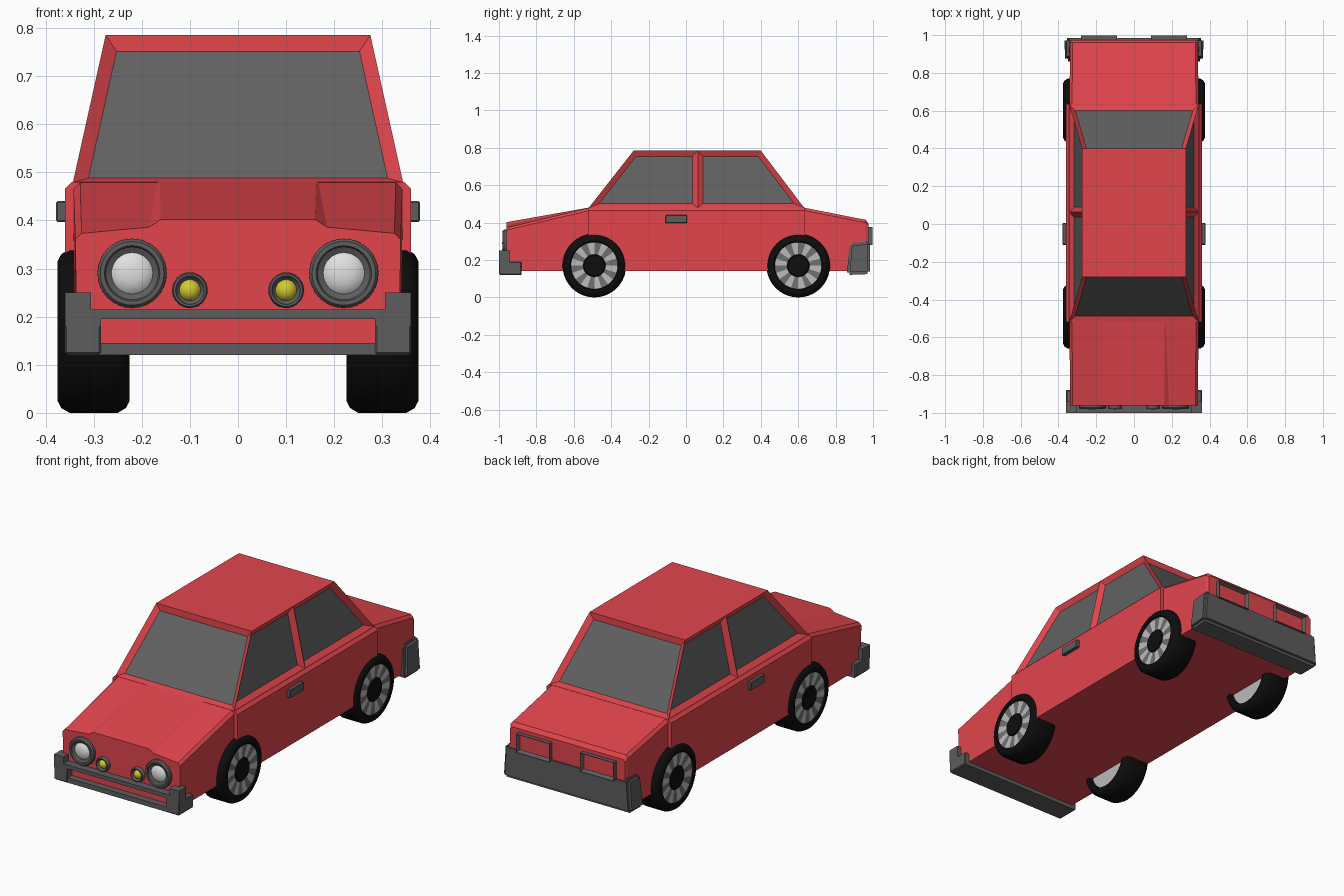
import bpy, bmesh, math
from mathutils import Vector

if "Cube" in bpy.data.objects:
    bpy.data.objects.remove(bpy.data.objects["Cube"])


def material(name, r, g, b):
    m = bpy.data.materials.new(name)
    m.use_nodes = True
    m.diffuse_color = (r, g, b, 1)
    m.node_tree.nodes["Principled BSDF"].inputs["Base Color"].default_value = (r, g, b, 1)
    return m


RED = material("red paint", 0.76, 0.06, 0.073)
GREY = material("dark grey trim", 0.11, 0.11, 0.11)
GLASS = material("grey glass", 0.12, 0.12, 0.12)
BLACK = material("black rubber", 0.004, 0.004, 0.004)
SILVER = material("silver rim", 0.5, 0.5, 0.5)
SHADE = material("rim gap grey", 0.16, 0.16, 0.16)
WHITE = material("white lamp", 0.75, 0.75, 0.75)
YELLOW = material("yellow lamp", 0.65, 0.58, 0.03)


def finish(name, bm, mats, smooth=False):
    bmesh.ops.recalc_face_normals(bm, faces=bm.faces)
    me = bpy.data.meshes.new(name)
    bm.to_mesh(me)
    bm.free()
    for m in mats:
        me.materials.append(m)
    ob = bpy.data.objects.new(name, me)
    bpy.context.collection.objects.link(ob)
    if smooth:
        bpy.ops.object.select_all(action="DESELECT")
        ob.select_set(True)
        bpy.context.view_layer.objects.active = ob
        bpy.ops.object.shade_smooth_by_angle(angle=math.radians(35))
    return ob


def loft(bm, sections):
    """Skin closed rings made of mirrored half profiles (x, z) at each y."""
    rings = []
    for y, half in sections:
        pts = [(x, z) for x, z in half] + [(-x, z) for x, z in reversed(half)]
        rings.append([bm.verts.new((x, y, z)) for x, z in pts])
    for a, b in zip(rings, rings[1:]):
        for i in range(len(a)):
            j = (i + 1) % len(a)
            bm.faces.new((a[i], a[j], b[j], b[i]))
    bm.faces.new(rings[0])
    bm.faces.new(rings[-1])


def box(name, xs, ys, zs, mat, bevel=0.0):
    bm = bmesh.new()
    loft(bm, [(y, [(1, zs[0]), (1, zs[1])]) for y in ys])
    for v in bm.verts:
        v.co.x = xs[1] if v.co.x > 0 else xs[0]
    if bevel:
        bmesh.ops.bevel(bm, geom=bm.edges[:], offset=bevel, segments=1, affect="EDGES")
    return finish(name, bm, [mat])


def lathe(name, centre, direction, profile, mats, slots, segs, fan=None):
    """Spin (offset, radius) points; slots gives a material per profile step.
    The step numbered fan alternates its slot with the next one by sector."""
    bm = bmesh.new()
    d = Vector(direction)
    u, w = Vector((0, 0, 1)), d.cross(Vector((0, 0, 1)))
    rings = []
    for t, r in profile:
        angles = [2 * math.pi * i / segs for i in range(segs)]
        rings.append([bm.verts.new(Vector(centre) + d * t + r * (u * math.cos(a) + w * math.sin(a)))
                      for a in angles] if r else [bm.verts.new(Vector(centre) + d * t)] * segs)
    for k in range(len(rings) - 1):
        a, b = rings[k], rings[k + 1]
        for i in range(segs):
            j = (i + 1) % segs
            f = bm.faces.new(list(dict.fromkeys((a[i], a[j], b[j], b[i]))))
            f.material_index = slots[k] + (i // 2 % 2 if k == fan else 0)
    return finish(name, bm, mats, True)


# Lower body: wide middle, hood with a raised centre, and trunk
bm = bmesh.new()
mid = [(0.36, 0.14), (0.36, 0.465), (0.345, 0.48)]
loft(bm, [(-0.52, mid), (0.635, mid)])
finish("middle_body", bm, [RED])

bm = bmesh.new()
loft(bm, [
    (-0.96, [(0.335, 0.14), (0.338, 0.36), (0.325, 0.373), (0.185, 0.386), (0.16, 0.402)]),
    (-0.515, [(0.34, 0.14), (0.342, 0.465), (0.328, 0.48), (0.167, 0.48), (0.163, 0.481)])])
finish("hood_body", bm, [RED])

bm = bmesh.new()
loft(bm, [
    (0.63, [(0.34, 0.14), (0.342, 0.465), (0.328, 0.48)]),
    (0.96, [(0.335, 0.14), (0.338, 0.4), (0.325, 0.415)]),
    (0.975, [(0.33, 0.14), (0.33, 0.385), (0.32, 0.395)])])
finish("trunk_body", bm, [RED])

# Cabin: tapered block split at the door pillar, windows inset on every side
bm = bmesh.new()
loft(bm, [(-1, [(1, 0), (1, 1)]), (1, [(1, 0), (1, 1)])])
for v in bm.verts:
    top = v.co.z > 0.5
    front = v.co.y < 0
    x = 0.275 if top else 0.343
    y = (-0.28 if front else 0.4) if top else (-0.52 if front else 0.632)
    v.co = (math.copysign(x, v.co.x), y, 0.785 if top else 0.479)
bmesh.ops.bisect_plane(bm, geom=bm.verts[:] + bm.edges[:] + bm.faces[:],
                       plane_co=(0, 0.063, 0), plane_no=(0, 1, 0))
bmesh.ops.recalc_face_normals(bm, faces=bm.faces)
windows = [f for f in bm.faces if abs(f.normal.z) < 0.9]
bmesh.ops.inset_individual(bm, faces=windows, thickness=0.027, depth=-0.02, use_even_offset=True)
for f in windows:
    f.material_index = 1
finish("cabin", bm, [RED, GLASS])

# Front bumper: two bars with an open slot, joined by stepped ends
box("front_bumper_lower_bar", (-0.355, 0.355), (-0.995, -0.88), (0.12, 0.145), GREY)
box("front_bumper_upper_bar", (-0.3, 0.3), (-1, -0.94), (0.195, 0.215), GREY)

# Rear bumper: flared block wrapping the tail
bm = bmesh.new()
loft(bm, [(0.86, [(0.365, 0.12), (0.355, 0.29)]), (0.985, [(0.37, 0.125), (0.358, 0.3)])])
for v in bm.verts:
    if v.co.y < 0.9 and v.co.z > 0.2:
        v.co.y = 0.875
bmesh.ops.bevel(bm, geom=bm.edges[:], offset=0.014, segments=2, affect="EDGES")
finish("rear_bumper", bm, [GREY])

for side, s in (("left", 1), ("right", -1)):
    def span(a, b):
        return sorted((s * a, s * b))

    box(side + "_front_bumper_end", span(0.285, 0.36), (-1, -0.88), (0.122, 0.19), GREY, 0.004)
    box(side + "_front_bumper_upright", span(0.305, 0.36), (-1, -0.94), (0.18, 0.25), GREY)
    box(side + "_front_bumper_corner", span(0.285, 0.306), (-1, -0.94), (0.18, 0.215), GREY)
    box(side + "_door_handle", span(0.35, 0.378), (-0.11, 0.005), (0.397, 0.44), GREY, 0.003)

    # Tail lamp: frame with a sunken red panel
    bm = bmesh.new()
    loft(bm, [(y, [(1, 0.28), (1, 0.376)]) for y in (0.96, 0.998)])
    for v in bm.verts:
        v.co.x = s * (0.185 + 0.096 * v.co.x)
    bmesh.ops.recalc_face_normals(bm, faces=bm.faces)
    panel = [f for f in bm.faces if f.normal.y > 0.9]
    bmesh.ops.inset_individual(bm, faces=panel, thickness=0.013, depth=-0.02)
    panel[0].material_index = 1
    finish(side + "_tail_lamp", bm, [GREY, RED])

    # Round front lamps: stepped rings around a domed lens
    for name, x, z, r, lens, mat in (("headlight", 0.22, 0.29, 0.072, 0.043, WHITE),
                                     ("fog_lamp", 0.1, 0.255, 0.037, 0.022, YELLOW)):
        lathe(f"{side}_{name}", (s * x, -0.95, z), (0, -1, 0),
              [(0, r), (0.022, r), (0.03, r * 0.92), (0.03, r * 0.8), (0.024, r * 0.76),
               (0.018, lens), (0.026, lens * 0.8), (0.031, lens * 0.45), (0.033, 0)],
              [GREY, mat], [0, 0, 0, 0, 0, 1, 1, 1], 32)

    # Wheels: rounded tyre, fan of spokes, black hub and plain inner disc
    for end, y in (("front", -0.49), ("rear", 0.6)):
        lathe(f"{side}_{end}_wheel", (s * 0.225, y, 0.17), (s, 0, 0),
              [(0.02, 0), (0.02, 0.125), (0, 0.13), (0, 0.145), (0.008, 0.16), (0.025, 0.17),
               (0.125, 0.17), (0.142, 0.16), (0.15, 0.145), (0.15, 0.13), (0.144, 0.125),
               (0.141, 0.06), (0.147, 0.055), (0.147, 0)],
              [BLACK, SILVER, SHADE], [1] + [0] * 9 + [1, 0, 0], 40, fan=10)
